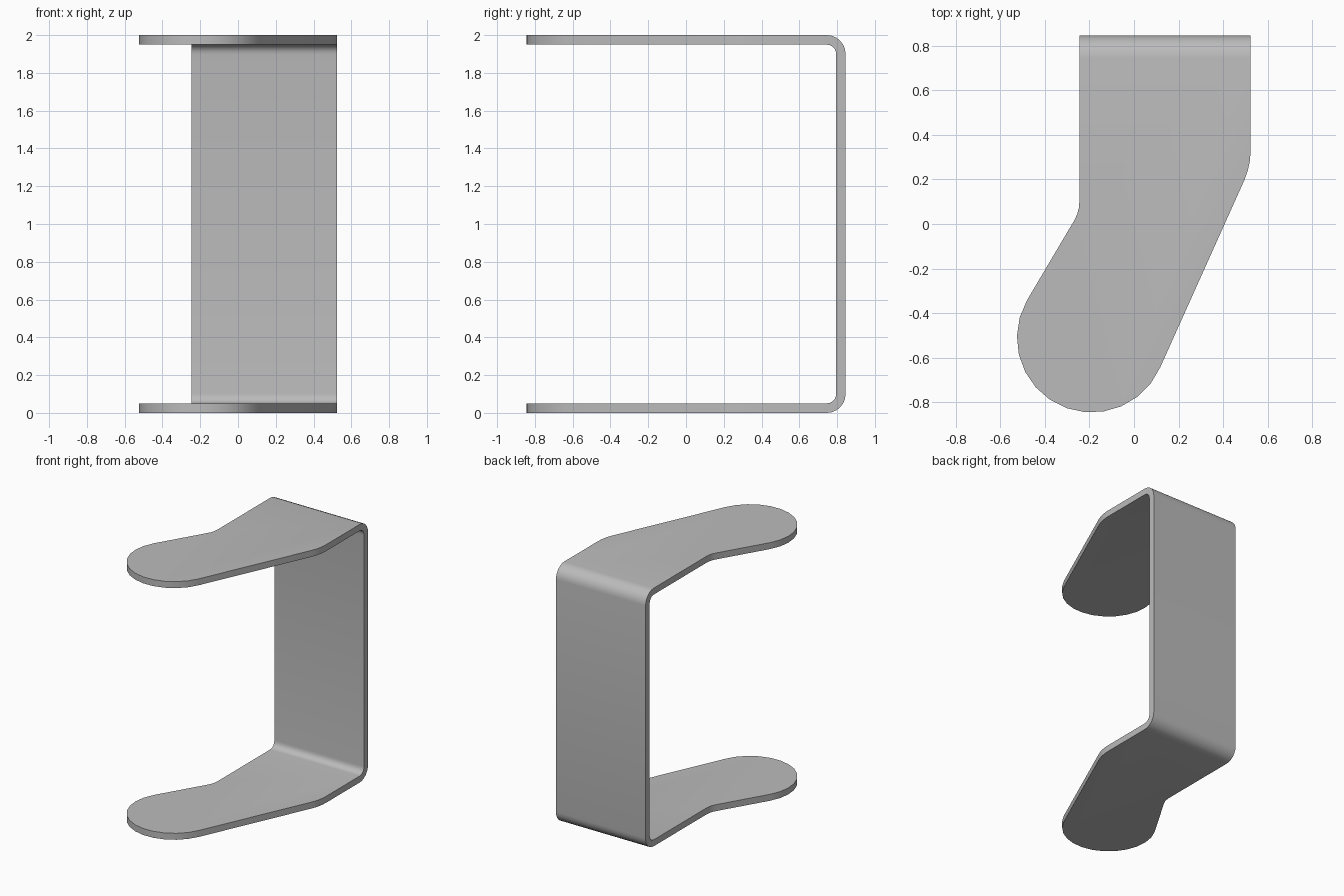
import bpy, bmesh
from math import cos, sin, radians

cube = bpy.data.objects.get("Cube")
if cube:
    bpy.data.objects.remove(cube, do_unlink=True)

HEIGHT, THICK, BEND = 2.0, 0.05, 0.10
LEFT, RIGHT, BACK = -0.245, 0.523, 0.845


def arc(cx, cy, r, start, end, steps):
    """Points along a circular arc, angles in degrees."""
    angles = [radians(start + (end - start) * i / steps) for i in range(steps + 1)]
    return [(cx + r * cos(a), cy + r * sin(a)) for a in angles]


def material(name, rgb):
    m = bpy.data.materials.new(name)
    m.use_nodes = True
    m.diffuse_color = (*rgb, 1)
    m.node_tree.nodes["Principled BSDF"].inputs["Base Color"].default_value = (*rgb, 1)
    return m


# Arm outline: left fillet, rounded tip, right fillet
outline = (arc(-0.41, 0.10, 0.165, 0, -30, 3)
           + arc(-0.19, -0.51, 0.335, 150, 336.4, 13)
           + arc(0.193, 0.33, 0.33, -23.6, 0, 3))

# Side profile of the bent strip, from the bottom arm to the top arm
inner_y = BACK - BEND
profile = (arc(inner_y, BEND, BEND, -90, 0, 6)
           + arc(inner_y, HEIGHT - BEND, BEND, 0, 90, 6))

# Outer skin of the bracket
bm = bmesh.new()
strip = [[bm.verts.new((x, y, z)) for x in (LEFT, RIGHT)] for y, z in profile]
for (a, b), (c, d) in zip(strip, strip[1:]):
    bm.faces.new((a, c, d, b))
for (left, right), z in ((strip[0], 0), (strip[-1], HEIGHT)):
    bm.faces.new([left] + [bm.verts.new((x, y, z)) for x, y in outline] + [right])
bmesh.ops.recalc_face_normals(bm, faces=bm.faces)
bm.faces.ensure_lookup_table()
top = bm.faces[-1]
if top.normal.z < 0:
    bmesh.ops.reverse_faces(bm, faces=bm.faces)

mesh = bpy.data.meshes.new("bracket")
bm.to_mesh(mesh)
bm.free()
bracket = bpy.data.objects.new("bracket", mesh)
bpy.context.collection.objects.link(bracket)
mesh.materials.append(material("grey metal", (0.5, 0.5, 0.5)))

# Give the sheet its thickness, inward from the skin
bpy.ops.object.select_all(action="DESELECT")
bpy.context.view_layer.objects.active = bracket
bracket.select_set(True)
solid = bracket.modifiers.new("thickness", "SOLIDIFY")
solid.thickness = THICK
solid.offset = -1
solid.use_even_offset = True
bpy.ops.object.modifier_apply(modifier=solid.name)
bpy.ops.object.shade_smooth_by_angle(angle=radians(30))
